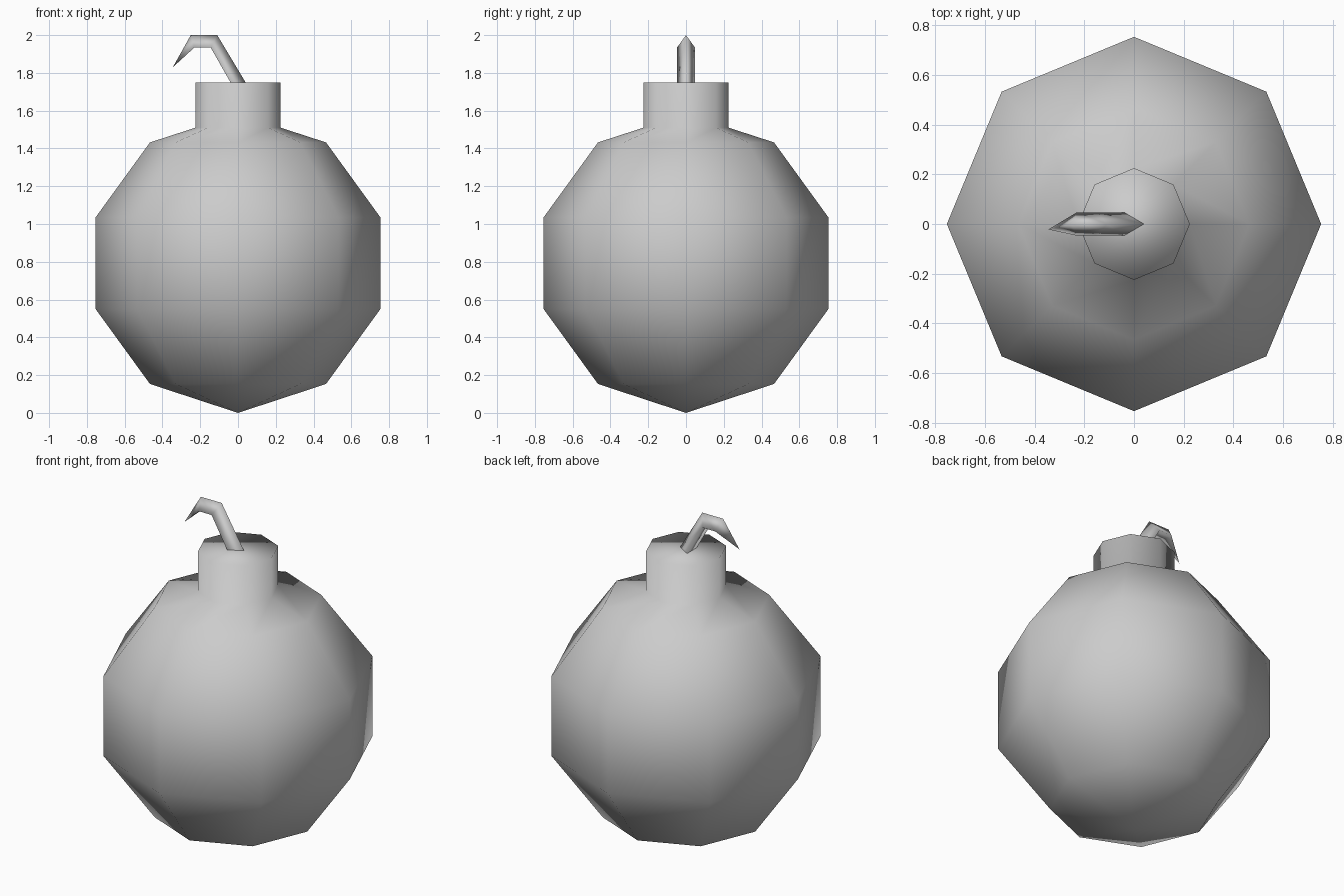
import bpy
from math import cos, sin, tau

cube = bpy.data.objects.get("Cube")
if cube:
    bpy.data.objects.remove(cube, do_unlink=True)

gray = bpy.data.materials.new("plain_gray")
gray.use_nodes = True
COLOUR = (0.6, 0.6, 0.6, 1)
gray.diffuse_color = COLOUR
gray.node_tree.nodes["Principled BSDF"].inputs["Base Color"].default_value = COLOUR


def add_mesh(name, verts, faces):
    mesh = bpy.data.meshes.new(name)
    mesh.from_pydata(verts, [], faces)
    mesh.materials.append(gray)
    mesh.shade_smooth()
    obj = bpy.data.objects.new(name, mesh)
    bpy.context.collection.objects.link(obj)
    return obj


def bridge(rings, sides):
    """Quads joining consecutive rings of equal vertex count."""
    return [(r * sides + i, r * sides + (i + 1) % sides,
             (r + 1) * sides + (i + 1) % sides, (r + 1) * sides + i)
            for r in range(rings - 1) for i in range(sides)]


# Round body drawn up into the neck: eight-sided turned profile (radius, z)
SIDES = 8
profile = [(0.466, 0.153), (0.754, 0.55), (0.754, 1.035),
           (0.466, 1.432), (0.225, 1.51), (0.225, 1.75)]
verts = [(r * cos(tau * i / SIDES), r * sin(tau * i / SIDES), z)
         for r, z in profile for i in range(SIDES)]
faces = bridge(len(profile), SIDES)
top = (len(profile) - 1) * SIDES
faces.append(tuple(range(top, top + SIDES)))
verts.append((0, 0, 0))
faces += [((i + 1) % SIDES, i, len(verts) - 1) for i in range(SIDES)]
add_mesh("body_and_neck", verts, faces)

# Bent three-sided fuse: outer ridge and inner edge (x, z) at each bend
bends = [((0.04, 1.75), (-0.04, 1.75)),
         ((-0.11, 2.0), (-0.145, 1.935)),
         ((-0.25, 2.0), (-0.23, 1.935))]
HALF = 0.047
verts = []
for (ox, oz), (ix, iz) in bends:
    verts += [(ox, 0, oz), (ix, HALF, iz), (ix, -HALF, iz)]
faces = bridge(len(bends), 3)
verts.append((-0.345, -0.022, 1.83))
last = (len(bends) - 1) * 3
faces += [(last + i, last + (i + 1) % 3, len(verts) - 1) for i in range(3)]
add_mesh("fuse", verts, faces)
